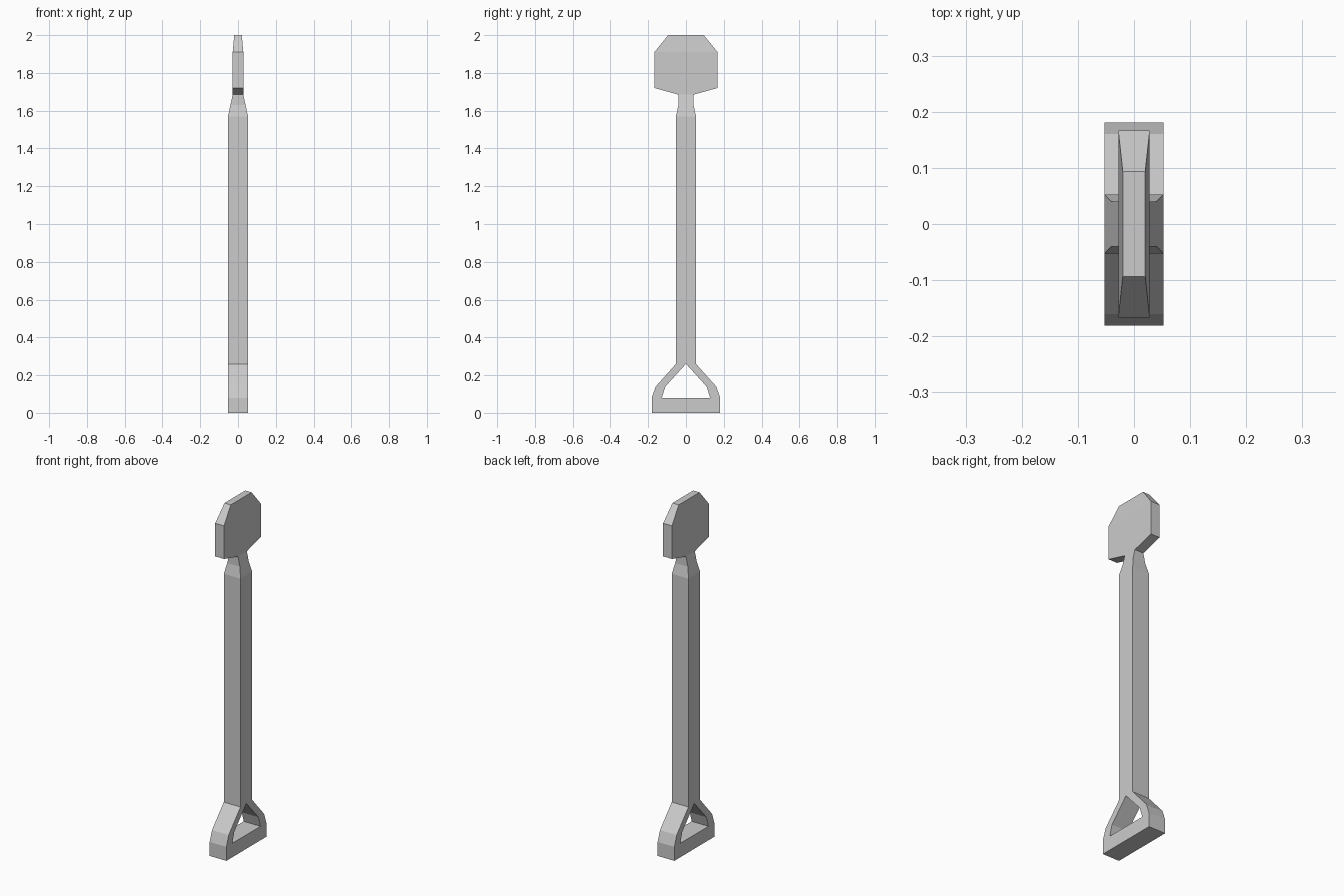
import bpy, bmesh

if "Cube" in bpy.data.objects:
    bpy.data.objects.remove(bpy.data.objects["Cube"])


def loft(name, sections, cap_bottom=False, cap_top=False):
    """Join stacked rectangular sections given as (z, half_x, y_min, y_max)."""
    bm = bmesh.new()
    rings = [[bm.verts.new(p) for p in ((-hx, y0, z), (hx, y0, z), (hx, y1, z), (-hx, y1, z))]
             for z, hx, y0, y1 in sections]
    for a, b in zip(rings, rings[1:]):
        for i in range(4):
            j = (i + 1) % 4
            bm.faces.new((a[i], a[j], b[j], b[i]))
    if cap_bottom:
        bm.faces.new(rings[0][::-1])
    if cap_top:
        bm.faces.new(rings[-1])
    mesh = bpy.data.meshes.new(name)
    bm.to_mesh(mesh)
    bm.free()
    obj = bpy.data.objects.new(name, mesh)
    bpy.context.collection.objects.link(obj)
    return obj


def centred(rows):
    return [(z, hx, -hy, hy) for z, hx, hy in rows]


R = 0.053  # half thickness of shaft and grip

# Grip: flat bar with two arms that meet under the shaft
loft("grip_bar", centred([(0, R, 0.181), (0.08, R, 0.181)]), True, True)
arm = [(0.08, 0.128, 0.181), (0.14, 0.109, 0.16), (0.26, 0, R)]  # z, inner y, outer y
loft("grip_arm_right", [(z, R, a, b) for z, a, b in arm])
loft("grip_arm_left", [(z, R, -b, -a) for z, a, b in arm])

# Square shaft with tapered neck
loft("shaft", centred([(0.26, R, R), (1.57, R, R), (1.63, 0.04, 0.04), (1.685, 0.028, 0.04)]))

# Paddle blade with chamfered, thinner tip
loft("blade", centred([(1.685, 0.028, 0.04), (1.72, 0.028, 0.167),
                       (1.91, 0.028, 0.167), (2.0, 0.02, 0.094)]), False, True)
